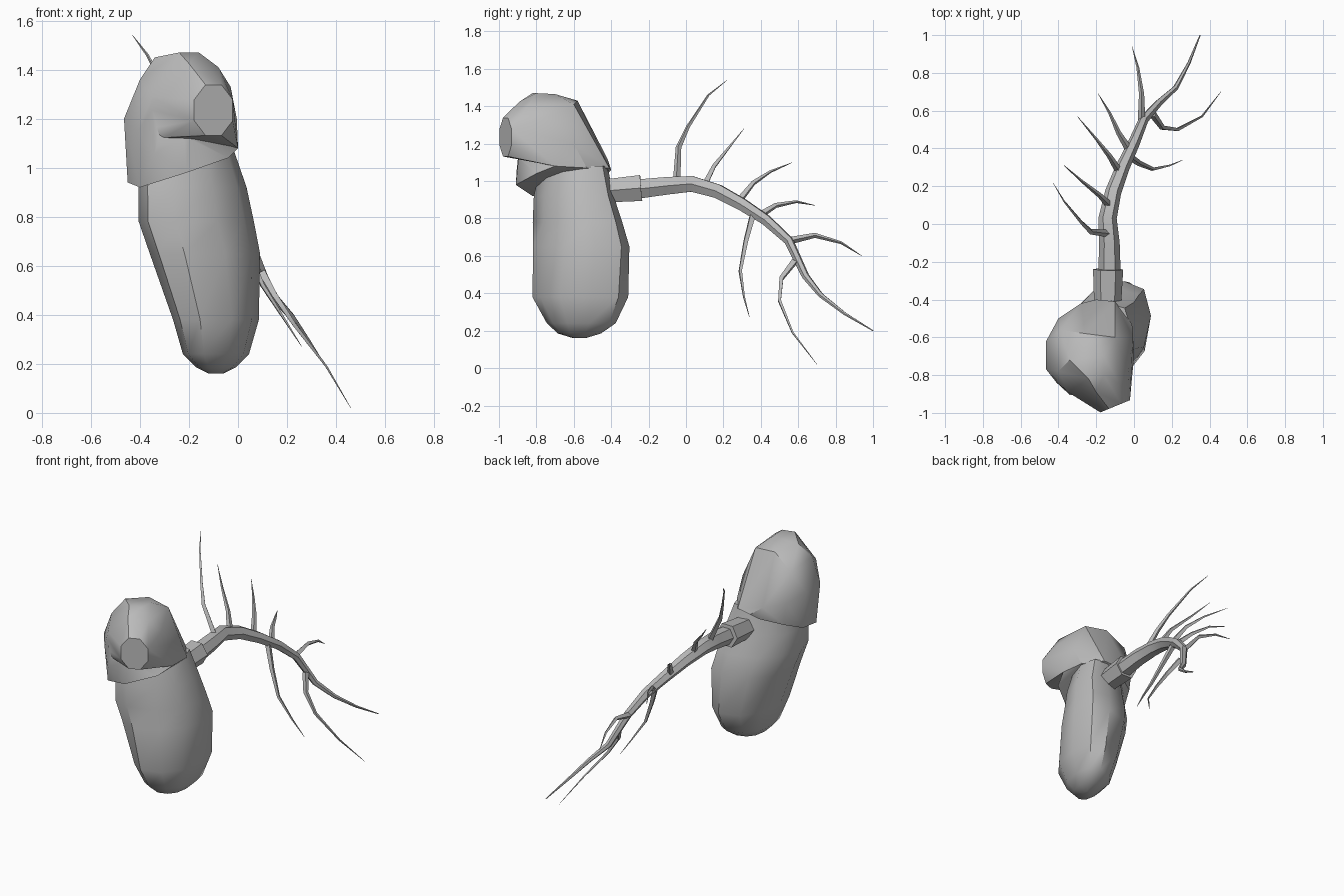
import bpy, bmesh, math

cube = bpy.data.objects.get("Cube")
if cube:
    bpy.data.objects.remove(cube, do_unlink=True)

grey = bpy.data.materials.new("plain grey")
grey.use_nodes = True
tone = (0.5, 0.5, 0.5, 1)
grey.diffuse_color = tone
grey.node_tree.nodes["Principled BSDF"].inputs["Base Color"].default_value = tone


def select(obj):
    bpy.ops.object.select_all(action="DESELECT")
    obj.select_set(True)
    bpy.context.view_layer.objects.active = obj


def finish(obj, angle=30):
    """Give the part its colour and faceted smooth shading."""
    obj.data.materials.clear()
    obj.data.materials.append(grey)
    select(obj)
    bpy.ops.object.shade_smooth_by_angle(angle=math.radians(angle))


def add_mesh(name, bm):
    bmesh.ops.recalc_face_normals(bm, faces=bm.faces)
    mesh = bpy.data.meshes.new(name)
    bm.to_mesh(mesh)
    bm.free()
    obj = bpy.data.objects.new(name, mesh)
    bpy.context.collection.objects.link(obj)
    return obj


def hull(name, points):
    """Faceted solid wrapped around a few corner points."""
    bm = bmesh.new()
    for p in points:
        bm.verts.new(p)
    result = bmesh.ops.convex_hull(bm, input=bm.verts)
    loose = [g for g in result["geom_interior"] if isinstance(g, bmesh.types.BMVert)]
    bmesh.ops.delete(bm, geom=loose, context="VERTS")
    return add_mesh(name, bm)


def squarish(value):
    return math.copysign(abs(value) ** .85, value)


def loft(name, rings, sides, skew):
    """Stack of skewed squarish ovals: height, centre x and y, radius x and y."""
    bm = bmesh.new()
    loops = []
    for z, cx, cy, rx, ry in rings:
        loop = []
        for i in range(sides):
            t = math.tau * i / sides
            dx = rx * squarish(math.cos(t))
            dy = ry * squarish(math.sin(t)) + skew * dx
            loop.append(bm.verts.new((cx + dx, cy + dy, z)))
        loops.append(loop)
    for low, high in zip(loops, loops[1:]):
        for i in range(sides):
            j = (i + 1) % sides
            bm.faces.new((low[i], low[j], high[j], high[i]))
    bm.faces.new(loops[0])
    bm.faces.new(loops[-1])
    return add_mesh(name, bm)


def branch(name, path, thick, tip, detail=0):
    """Tapered angular tube along a path."""
    curve = bpy.data.curves.new(name, "CURVE")
    curve.dimensions = "3D"
    curve.bevel_depth = 1
    curve.bevel_resolution = detail
    curve.use_fill_caps = True
    spline = curve.splines.new("POLY")
    spline.points.add(len(path) - 1)
    for i, (point, co) in enumerate(zip(spline.points, path)):
        point.co = (*co, 1)
        point.radius = thick + (tip - thick) * i / (len(path) - 1)
    obj = bpy.data.objects.new(name, curve)
    bpy.context.collection.objects.link(obj)
    select(obj)
    bpy.ops.object.convert(target="MESH")
    finish(bpy.context.object)


# Leaning pod-shaped body
body = loft("body", [
    (.16, -.09, -.57, .03, .03),
    (.185, -.09, -.57, .08, .11),
    (.24, -.09, -.56, .135, .175),
    (.38, -.09, -.565, .175, .245),
    (.65, -.135, -.56, .225, .24),
    (.78, -.17, -.58, .235, .22),
    (.92, -.185, -.6, .22, .195),
    (1.08, -.2, -.6, .18, .165),
], 10, .33)
finish(body, 38)

# Domed upper head running out to a flat eight-sided snout
crown = [(-.24, -.82, 1.47), (-.16, -.8, 1.47), (-.16, -.7, 1.465),
         (-.34, -.72, 1.45), (-.26, -.58, 1.43), (-.1, -.6, 1.41)]
brow = [(-.4, -.78, 1.36), (-.35, -.89, 1.29), (-.2, -.89, 1.425),
        (-.03, -.78, 1.33), (-.39, -.56, 1.34), (-.08, -.84, 1.41)]
middle = [(-.465, -.77, 1.2), (-.465, -.62, 1.2), (-.4, -.5, 1.15),
          (-.28, -.42, 1.12), (-.005, -.6, 1.2), (-.41, -.84, 1.15)]
back_rim = [(0, -.7, 1.08), (-.01, -.53, 1.07), (-.1, -.41, 1.07), (-.2, -.4, 1.06)]
turns = [math.tau * (i + .5) / 8 for i in range(8)]
snout = [(-.1 + .085 * math.cos(a), -.965 + .035 * math.cos(a), 1.235 + .112 * math.sin(a))
         for a in turns]
head = hull("head", crown + brow + middle + back_rim + snout + [(-.36, -.87, 1.12)])

# Jaw with a slanted lower rim, merged into the head
jaw = hull("jaw", middle + back_rim + [
    (-.34, -.905, 1.06), (-.35, -.885, 1.25), (-.45, -.75, .94), (-.4, -.82, .92),
    (-.21, -.91, .98), (-.2, -.895, 1.13), (-.04, -.8, 1.04), (-.25, -.43, 1.03),
    (-.38, -.5, 1.0), (-.44, -.62, .95)])
union = head.modifiers.new("merge", "BOOLEAN")
union.operation = "UNION"
union.solver = "EXACT"
union.object = jaw
select(head)
bpy.ops.object.modifier_apply(modifier=union.name)
bpy.data.objects.remove(jaw, do_unlink=True)
finish(head, 36)

# Socket and main stem
branch("socket", [(-.14, -.46, .945), (-.137, -.24, .963)], .07, .08, 1)
branch("main_stem", [(-.13, -.28, .955), (-.13, -.1, .975), (-.14, .03, .985),
                     (-.11, .17, .945), (-.06, .3, .875), (.0, .43, .79),
                     (.05, .55, .68), (.13, .64, .49), (.22, .72, .39),
                     (.29, .85, .29), (.35, 1.0, .2)], .06, .003, 1)

# Side twigs
twigs = {
    "upper_twig": [(-.14, -.05, 1.0), (-.23, -.04, 1.18), (-.28, .01, 1.29),
                   (-.37, .12, 1.46), (-.43, .22, 1.54)],
    "second_twig": [(-.13, .1, .98), (-.18, .15, 1.08), (-.28, .23, 1.18), (-.37, .31, 1.28)],
    "third_twig": [(-.08, .28, .89), (-.13, .36, .99), (-.2, .45, 1.05), (-.3, .57, 1.1)],
    "fourth_twig": [(-.03, .4, .82), (-.08, .48, .87), (-.13, .59, .89), (-.19, .69, .87)],
    "fifth_twig": [(.04, .55, .68), (.04, .69, .71), (.02, .83, .67), (-.01, .94, .6)],
    "drooping_twig": [(-.03, .36, .83), (.03, .32, .68), (.1, .29, .52),
                      (.19, .31, .38), (.26, .34, .27)],
    "lowest_twig": [(.1, .58, .57), (.15, .51, .48), (.23, .5, .36),
                    (.36, .57, .19), (.46, .7, .02)],
}
for name, path in twigs.items():
    branch(name, path, .02, .001)
